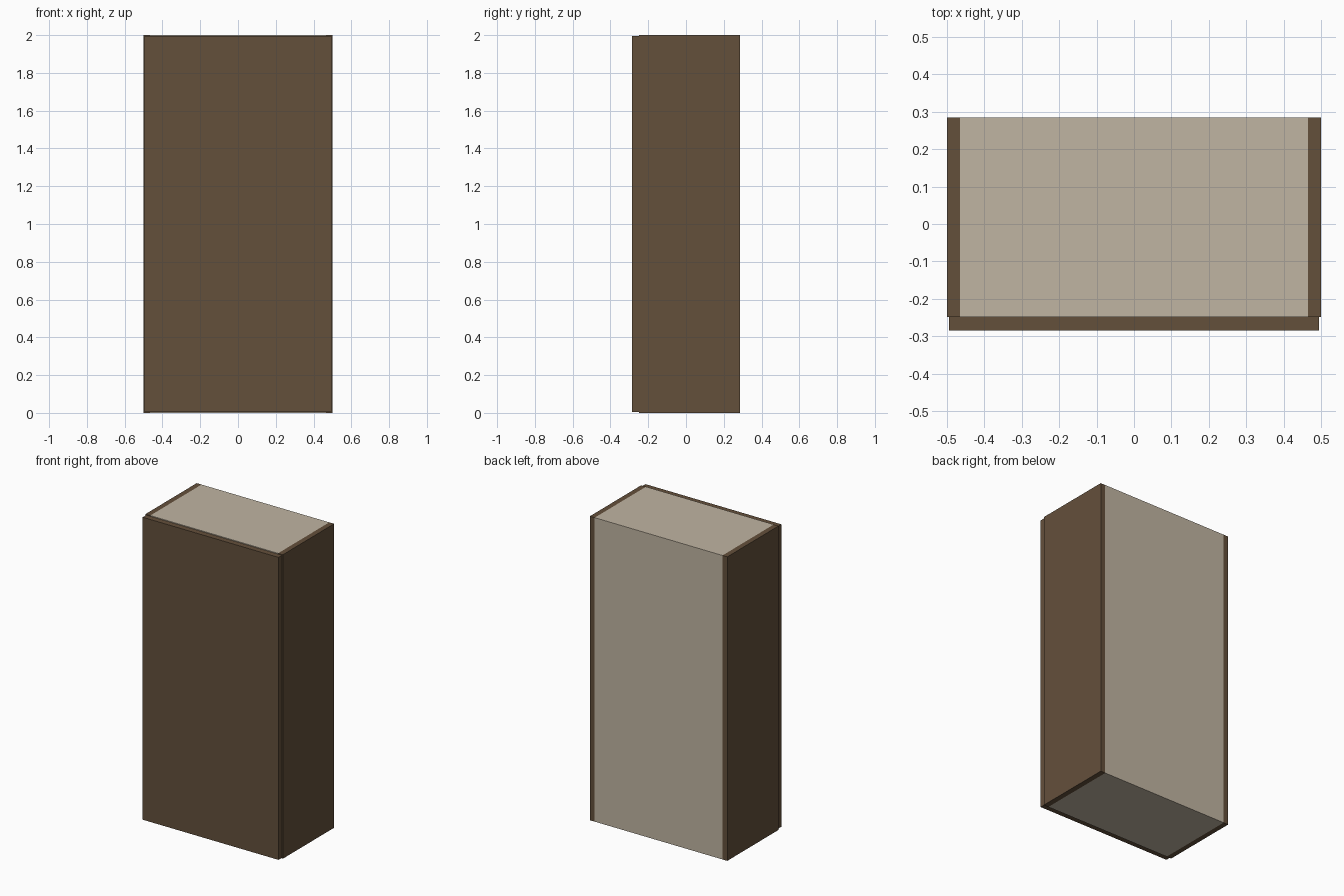
import bpy

if "Cube" in bpy.data.objects:
    bpy.data.objects.remove(bpy.data.objects["Cube"])


def material(name, rgb):
    m = bpy.data.materials.new(name)
    m.diffuse_color = (*rgb, 1.0)
    m.use_nodes = True
    m.node_tree.nodes["Principled BSDF"].inputs["Base Color"].default_value = m.diffuse_color
    return m


brown = material("dark wood", (0.127, 0.080, 0.044))
beige = material("beige board", (0.53, 0.46, 0.36))


def panel(name, low, high, mat):
    """Box panel between two opposite corners."""
    bpy.ops.mesh.primitive_cube_add(size=1)
    ob = bpy.context.object
    ob.name = name
    for v in ob.data.vertices:
        for i in range(3):
            v.co[i] = low[i] if v.co[i] < 0 else high[i]
    ob.data.materials.append(mat)
    return ob


W, D, H = 0.5, 0.285, 2.0      # half width, half depth, height
T = 0.035                      # board thickness
FRONT = -0.248                 # front edge of the carcass
IN = W - T                     # inner half width

# Side walls
panel("left_side", (-W, FRONT, 0), (-IN, D, H), brown)
panel("right_side", (IN, FRONT, 0), (W, D, H), brown)

# Door, slightly smaller than the carcass
panel("door", (-W + 0.006, -D, 0.005), (W - 0.006, FRONT, H - 0.005), brown)

# Light inner carcass: top, bottom and back boards
panel("top_board", (-IN, FRONT, H - T), (IN, D, H), beige)
panel("bottom_board", (-IN, FRONT, 0), (IN, D, T), beige)
panel("back_board", (-IN, D - T, T), (IN, D, H - T), beige)
